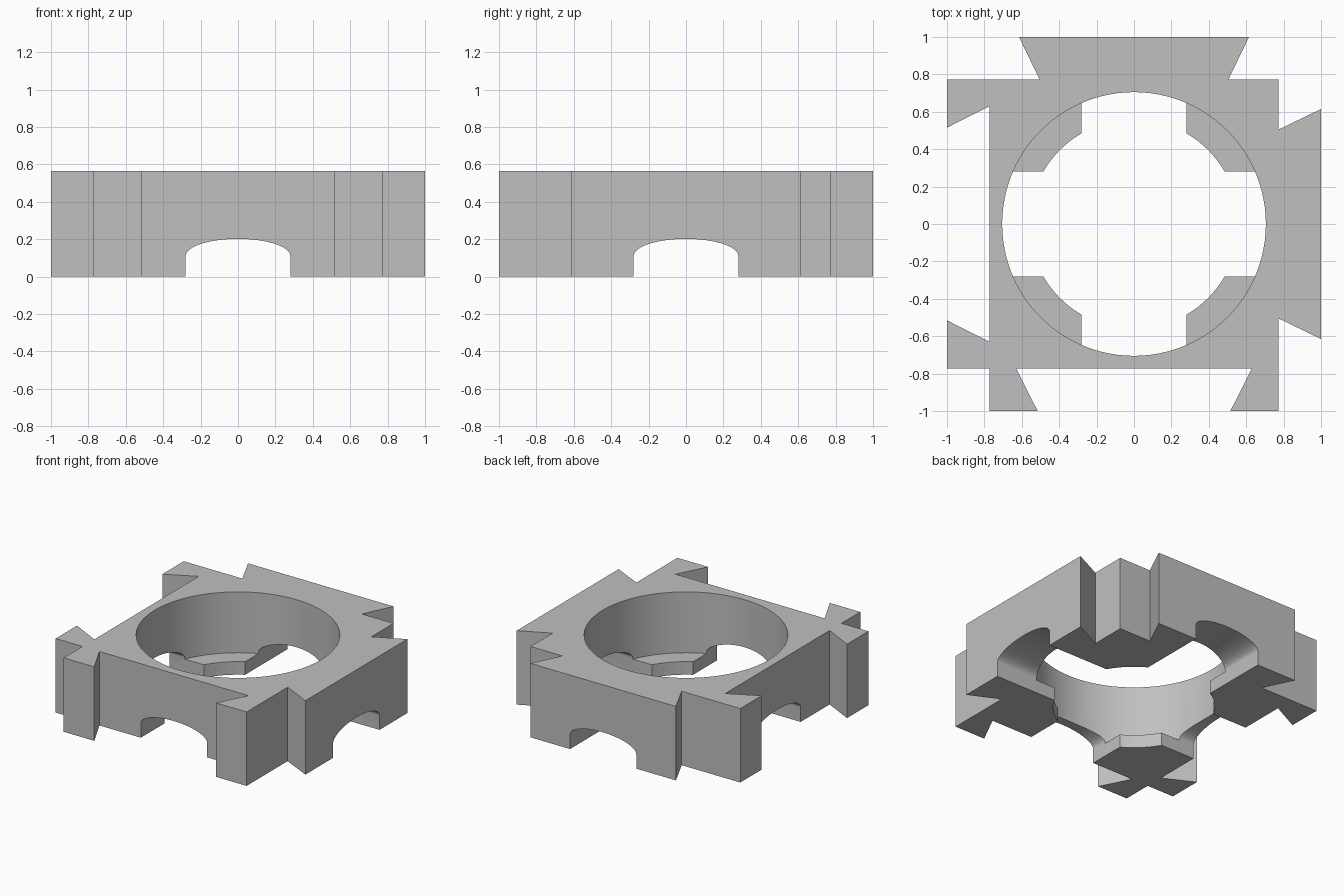
import bpy, bmesh, math
from mathutils import Matrix, Vector

cube = bpy.data.objects.get("Cube")
if cube:
    bpy.data.objects.remove(cube, do_unlink=True)

HEIGHT = 0.565
LEDGE = 0.1
BODY = 0.773          # half width of the square body
BORE, LIP = 0.705, 0.56
ARCH = 0.28           # half width of the archways

grey = bpy.data.materials.new("plain grey")
grey.use_nodes = True
colour = (0.53, 0.53, 0.53, 1)
grey.diffuse_color = colour
grey.node_tree.nodes["Principled BSDF"].inputs["Base Color"].default_value = colour


def prism(name, points, depth, matrix=Matrix()):
    """Extrude a flat outline along its local z axis."""
    bm = bmesh.new()
    face = bm.faces.new([bm.verts.new((x, y, 0)) for x, y in points])
    new = bmesh.ops.extrude_face_region(bm, geom=[face])["geom"]
    bmesh.ops.translate(bm, vec=(0, 0, depth),
                        verts=[v for v in new if isinstance(v, bmesh.types.BMVert)])
    bmesh.ops.transform(bm, matrix=matrix, verts=bm.verts)
    bmesh.ops.recalc_face_normals(bm, faces=bm.faces)
    mesh = bpy.data.meshes.new(name)
    bm.to_mesh(mesh)
    bm.free()
    mesh.materials.append(grey)
    obj = bpy.data.objects.new(name, mesh)
    bpy.context.collection.objects.link(obj)
    return obj


def circle(radius, count=96):
    return [(radius * math.cos(math.tau * i / count),
             radius * math.sin(math.tau * i / count)) for i in range(count)]


def cut(target, cutter):
    mod = target.modifiers.new("cut", "BOOLEAN")
    mod.operation = "DIFFERENCE"
    mod.solver = "EXACT"
    mod.object = cutter
    bpy.context.view_layer.objects.active = target
    bpy.ops.object.modifier_apply(modifier=mod.name)
    bpy.data.objects.remove(cutter, do_unlink=True)


# Outline: dovetail tongues on the back and left, matching sockets on the others
tongue = [(0.505, BODY), (0.615, 1), (-0.615, 1), (-0.505, BODY)]
socket = [(-0.515, -1), (-0.63, -BODY), (0.63, -BODY), (0.515, -1)]
outline = [(BODY, BODY)] + tongue
outline += [(-1, BODY)] + [(y, -x) for x, y in reversed(socket)]
outline[6:10] = [(-1, 0.515), (-BODY, 0.63), (-BODY, -0.63), (-1, -0.515)]
outline += [(-1, -BODY), (-BODY, -BODY), (-BODY, -1)] + socket
outline += [(BODY, -1)] + [(y, x) for x, y in reversed(tongue)]
block = prism("dovetail_block", outline, HEIGHT)

# Round bore with a narrower lip at the bottom
cut(block, prism("lip_cutter", circle(LIP), 2, Matrix.Translation((0, 0, -1))))
cut(block, prism("bore_cutter", circle(BORE), 2, Matrix.Translation((0, 0, LEDGE))))

# Archways through the base in both directions
arch = [(-ARCH, -0.2), (ARCH, -0.2)]
arch += [(ARCH * math.cos(math.pi * i / 32), 0.11 + 0.092 * math.sin(math.pi * i / 32))
         for i in range(33)]
for turn in (0, math.pi / 2):
    place = (Matrix.Rotation(turn, 4, "Z") @ Matrix.Translation((0, 1.5, 0))
             @ Matrix.Rotation(math.pi / 2, 4, "X"))
    cut(block, prism("arch_cutter", arch, 3, place))

bpy.ops.object.select_all(action="DESELECT")
block.select_set(True)
bpy.context.view_layer.objects.active = block
bpy.ops.object.shade_smooth_by_angle(angle=math.radians(25))
